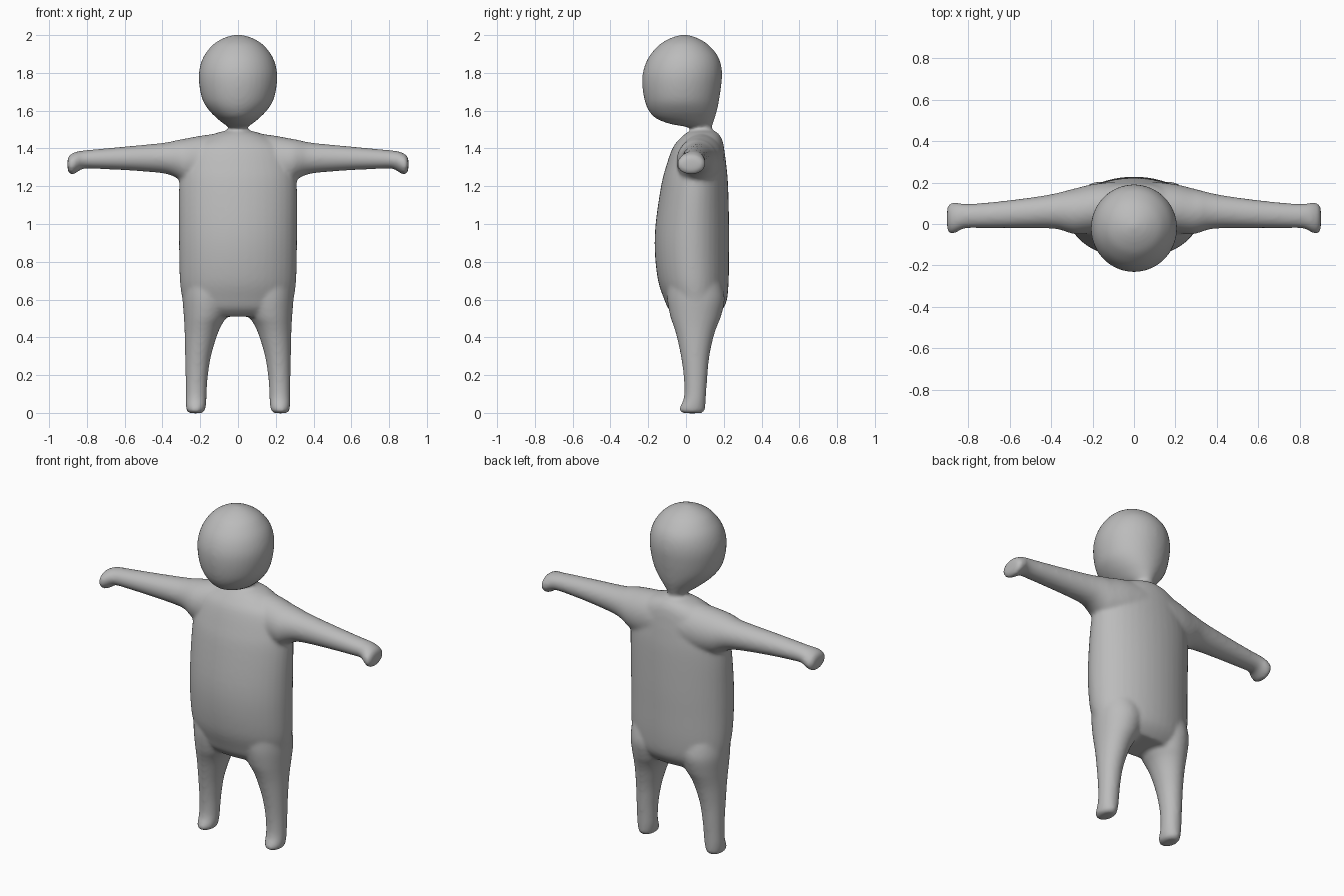
import bpy, bmesh, math

skin = bpy.data.materials.new("plain grey")
skin.diffuse_color = (0.5, 0.5, 0.5, 1)


def refine(rows, steps=4):
    """Catmull-Rom interpolation between section rows."""
    out = []
    for i in range(len(rows) - 1):
        p0, p1 = rows[max(i - 1, 0)], rows[i]
        p2, p3 = rows[i + 1], rows[min(i + 2, len(rows) - 1)]
        for s in range(steps):
            t = s / steps
            out.append([0.5 * (2 * b + (c - a) * t + (2 * a - 5 * b + 4 * c - d) * t * t
                               + (3 * b - a - 3 * c + d) * t ** 3)
                        for a, b, c, d in zip(p0, p1, p2, p3)])
    out.append(list(rows[-1]))
    return out


def loft(bm, rows, axis="z", side=1, n=40):
    """Closed elliptical loft. Rows: position, a min, a max, b min, b max."""
    rings = []
    for t, a0, a1, b0, b1 in refine(rows):
        ring = []
        for k in range(n):
            ang = 2 * math.pi * k / n
            a = (a0 + a1) / 2 + (a1 - a0) / 2 * math.cos(ang)
            b = (b0 + b1) / 2 + (b1 - b0) / 2 * math.sin(ang)
            ring.append(bm.verts.new((side * a, b, t) if axis == "z" else (side * t, a, b)))
        rings.append(ring)
    faces = [bm.faces.new(rings[0]), bm.faces.new(rings[-1])]
    for r, q in zip(rings, rings[1:]):
        for k in range(n):
            j = (k + 1) % n
            faces.append(bm.faces.new((r[k], r[j], q[j], q[k])))
    bmesh.ops.recalc_face_normals(bm, faces=faces)


def centred(rows):
    return [(z, -w, w, y0, y1) for z, w, y0, y1 in rows]


# sections: z, half width, front y, back y
torso = centred([
    (0.51, 0.24, -0.05, 0.16), (0.55, 0.285, -0.092, 0.195), (0.60, 0.295, -0.115, 0.217),
    (0.70, 0.308, -0.148, 0.226), (0.85, 0.312, -0.165, 0.228), (1.0, 0.313, -0.161, 0.228),
    (1.2, 0.312, -0.132, 0.223), (1.3, 0.30, -0.107, 0.215), (1.4, 0.265, -0.072, 0.202),
    (1.45, 0.19, -0.035, 0.19), (1.48, 0.12, 0.0, 0.17), (1.495, 0.06, 0.03, 0.145)])
head = centred([
    (1.46, 0.07, 0.0, 0.16), (1.49, 0.052, 0.02, 0.142), (1.512, 0.05, 0.01, 0.137),
    (1.53, 0.075, -0.085, 0.142), (1.56, 0.112, -0.16, 0.152), (1.6, 0.152, -0.197, 0.164),
    (1.65, 0.185, -0.218, 0.174), (1.72, 0.203, -0.23, 0.185), (1.79, 0.208, -0.23, 0.191),
    (1.85, 0.197, -0.214, 0.184), (1.9, 0.174, -0.186, 0.162), (1.95, 0.132, -0.14, 0.117),
    (1.98, 0.085, -0.09, 0.07), (1.995, 0.045, -0.05, 0.03), (2.002, 0.01, -0.02, 0.0)])
# sections: z, inner x, outer x, front y, back y
leg = [
    (-0.002, 0.195, 0.255, -0.01, 0.08), (0.008, 0.178, 0.27, -0.033, 0.097),
    (0.03, 0.171, 0.275, -0.033, 0.102), (0.07, 0.167, 0.277, -0.014, 0.105),
    (0.12, 0.165, 0.277, -0.009, 0.108), (0.2, 0.159, 0.278, -0.013, 0.114),
    (0.3, 0.143, 0.28, -0.027, 0.124), (0.4, 0.114, 0.282, -0.048, 0.145),
    (0.46, 0.09, 0.284, -0.066, 0.165), (0.51, 0.06, 0.287, -0.083, 0.185),
    (0.6, 0.03, 0.293, -0.1, 0.205), (0.68, 0.03, 0.29, -0.1, 0.19)]
# sections: x, front y, back y, bottom z, top z
arm = [
    (0.0, -0.03, 0.205, 1.2, 1.488), (0.1, -0.035, 0.203, 1.2, 1.48),
    (0.2, -0.045, 0.192, 1.2, 1.467), (0.28, -0.05, 0.173, 1.215, 1.452),
    (0.32, -0.04, 0.163, 1.24, 1.445), (0.37, -0.025, 0.15, 1.263, 1.433),
    (0.45, -0.02, 0.135, 1.274, 1.424), (0.6, -0.02, 0.115, 1.285, 1.41),
    (0.75, -0.02, 0.1, 1.292, 1.396), (0.82, -0.022, 0.098, 1.292, 1.389),
    (0.855, -0.04, 0.103, 1.272, 1.383), (0.88, -0.048, 0.102, 1.26, 1.372),
    (0.896, -0.04, 0.093, 1.272, 1.36), (0.903, -0.01, 0.065, 1.295, 1.335)]

bm = bmesh.new()
loft(bm, torso)
loft(bm, head)
for s in (1, -1):
    loft(bm, leg, side=s)
    loft(bm, arm, axis="x", side=s)

mesh = bpy.data.meshes.new("body")
bm.to_mesh(mesh)
bm.free()
mesh.materials.append(skin)
body = bpy.data.objects.new("body", mesh)
bpy.context.collection.objects.link(body)
bpy.context.view_layer.objects.active = body
body.select_set(True)

# fuse the parts into one soft skin
fuse = body.modifiers.new("fuse", "REMESH")
fuse.mode = "VOXEL"
fuse.voxel_size = 0.01
fuse.use_smooth_shade = True
soften = body.modifiers.new("soften", "SMOOTH")
soften.factor = 0.5
soften.iterations = 10
for name in ("fuse", "soften"):
    bpy.ops.object.modifier_apply(modifier=name)
bpy.ops.object.shade_smooth()
